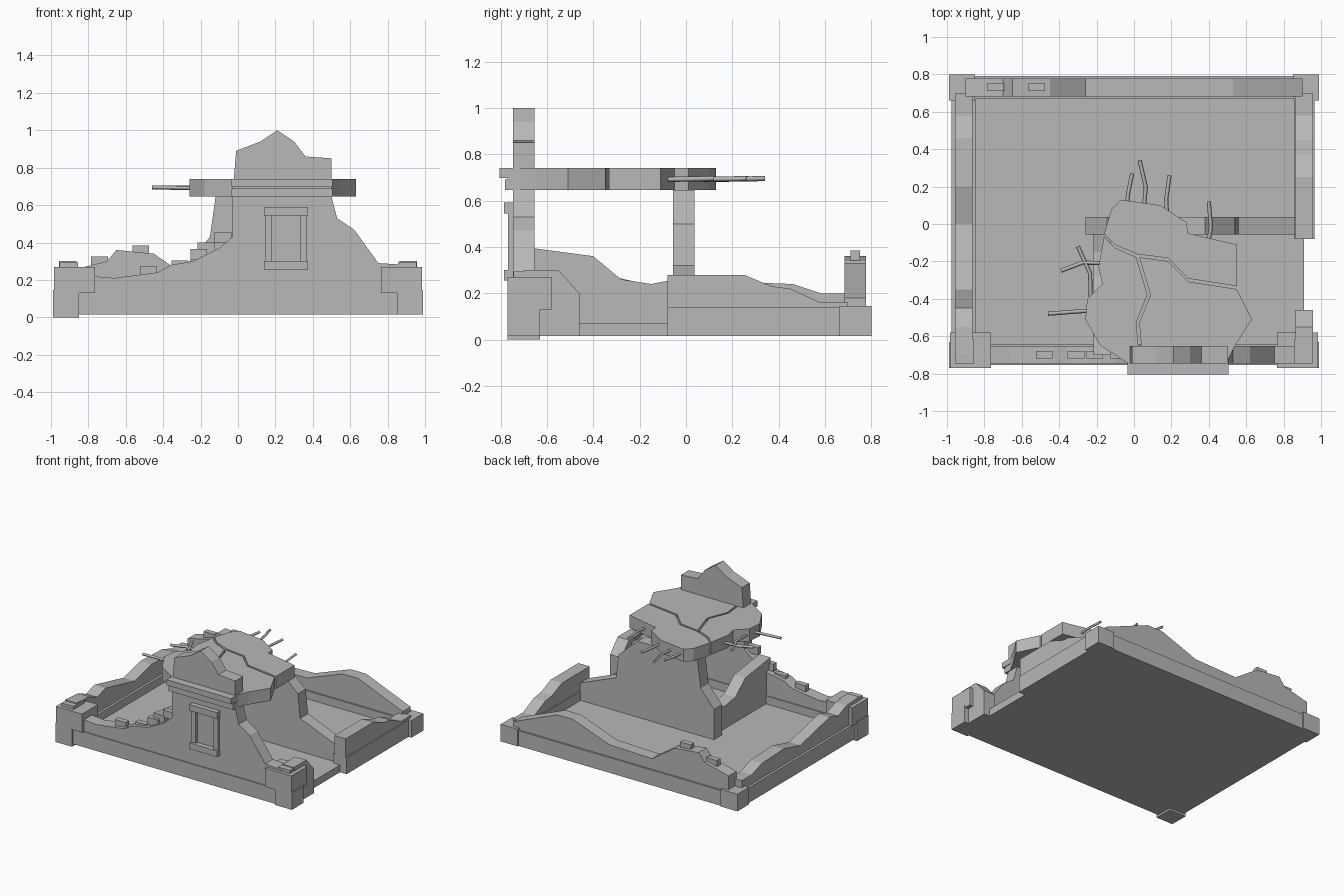
import bpy, bmesh
from mathutils import Vector

default_cube = bpy.data.objects.get("Cube")
if default_cube:
    bpy.data.objects.remove(default_cube)

stone = bpy.data.materials.new("grey_stone")
stone.use_nodes = True
stone.diffuse_color = (.48, .48, .48, 1)
stone.node_tree.nodes["Principled BSDF"].inputs["Base Color"].default_value = stone.diffuse_color

# Shared levels and lines
ground, floor_top, plinth_top = .015, .07, .13
slab_bottom, slab_top = .645, .74
front_line, back_line, side_line = -.7, .73, .91
thickness = .094


def link(name, data):
    data.materials.append(stone)
    bpy.context.collection.objects.link(bpy.data.objects.new(name, data))


def prism(name, outline, axis, start, end):
    """Extrude a flat outline along the x, y or z axis."""
    def place(u, v, w):
        return Vector({"x": (w, u, v), "y": (u, w, v), "z": (u, v, w)}[axis])

    bm = bmesh.new()
    face = bm.faces.new([bm.verts.new(place(u, v, start)) for u, v in outline])
    extruded = bmesh.ops.extrude_face_region(bm, geom=[face])["geom"]
    moved = [item for item in extruded if isinstance(item, bmesh.types.BMVert)]
    bmesh.ops.translate(bm, verts=moved, vec=place(0, 0, end - start))
    bmesh.ops.recalc_face_normals(bm, faces=bm.faces)
    mesh = bpy.data.meshes.new(name)
    bm.to_mesh(mesh)
    bm.free()
    link(name, mesh)


def box(name, centre, size, bottom, top):
    """Upright block given by its plan centre, plan size and two levels."""
    (x, y), (half_x, half_y) = centre, (size[0] / 2, size[1] / 2)
    outline = [(x - half_x, y - half_y), (x + half_x, y - half_y),
               (x + half_x, y + half_y), (x - half_x, y + half_y)]
    prism(name, outline, "z", bottom, top)


def wall(name, axis, line, broken_top):
    """Wall centred on a line, whose upper edge follows the given points."""
    first, last = broken_top[0][0], broken_top[-1][0]
    outline = [(first, ground), *broken_top, (last, ground)]
    prism(name, outline, axis, line - thickness / 2, line + thickness / 2)


def rebar(name, root, tip, bend):
    """Thin bar from root to tip, bent sideways at its middle."""
    root, tip = Vector((*root, .69)), Vector((*tip, .695))
    run = tip - root
    middle = (root + tip) / 2 + bend * Vector((-run.y, run.x, 0))
    curve = bpy.data.curves.new(name, "CURVE")
    curve.dimensions = "3D"
    curve.bevel_depth = .011
    curve.bevel_resolution = 0
    curve.use_fill_caps = True
    line = curve.splines.new("POLY")
    line.points.add(2)
    for point, position in zip(line.points, (root, middle, tip)):
        point.co = (*position, 1)
    link(name, curve)


# Floor and plinth
box("floor", (0, 0), (1.8, 1.4), ground, floor_top)
box("front_plinth", (0, front_line), (1.9, .11), ground, plinth_top)
box("back_plinth", (0, back_line), (1.9, .12), ground, plinth_top)
box("right_plinth", (-side_line, 0), (.13, 1.4), ground, plinth_top)
box("left_plinth", (side_line, .32), (.11, .8), ground, plinth_top + .01)
box("doorway_threshold", (.88, -.3), (.06, .5), ground, floor_top)

# Outer walls with broken tops
wall("front_wall", "y", front_line, [
    (-.9, .23), (-.66, .21), (-.43, .24), (-.36, .28), (-.24, .3), (-.1, .37), (-.03, .43),
    (0, slab_bottom), (.5, slab_bottom), (.53, .53), (.62, .47), (.75, .29), (.9, .28)])
wall("front_gable", "y", front_line, [
    (-.03, slab_bottom), (-.01, .89), (.12, .94), (.21, 1), (.3, .94), (.36, .86),
    (.5, .85), (.5, slab_bottom)])
wall("back_wall", "y", back_line, [
    (-.9, .25), (-.7, .3), (-.65, .36), (-.45, .34), (-.26, .21), (.1, .22),
    (.4, .33), (.53, .33), (.9, .18)])
wall("right_wall", "x", -side_line, [
    (-.7, .3), (-.55, .29), (-.45, .25), (-.35, .28), (0, .2), (.2, .25),
    (.46, .24), (.58, .2), (.7, .2)])
wall("left_wall", "x", side_line, [
    (-.08, .28), (.25, .28), (.37, .23), (.45, .22), (.58, .16), (.7, .16)])
wall("left_wall_stub", "x", side_line, [(-.7, .3), (-.55, .3), (-.46, .2)])

# Inner walls
wall("inner_cross_wall", "y", -.01, [
    (-.26, .3), (-.15, .43), (-.12, slab_bottom), (.38, slab_bottom),
    (.54, .5), (.56, .32), (.86, .2)])
wall("inner_side_wall", "x", -.17, [
    (front_line, .4), (-.4, .36), (-.28, .26), (-.15, .24), (0, .27)])

# Corner posts, with caps at the front
for side_name, side in (("right", -1), ("left", 1)):
    for end_name, y in (("front", front_line), ("back", back_line)):
        box(f"{end_name}_{side_name}_post", (side * .92, y), (.14, .14),
            0 if side < 0 and y < 0 else ground, plinth_top + .015)
    box(f"{side_name}_cap", (side * .875, -.675), (.22, .19), plinth_top, .27)
    box(f"{side_name}_cap_chip", (side * .905, -.68), (.1, .13), .26, .294)

# Upper floor slab in three cracked pieces
crack = [(-.16, -.06), (-.1, -.12), (.02, -.17), (.18, -.19), (.29, -.3), (.55, -.34)]
split = [crack[2], (.08, -.37), (.02, -.52), (.04, -.74)]
rear_rim = [(.55, -.11), (.29, -.05), (.28, .01), (.14, .1), (-.07, .13), (-.12, .08)]
left_rim = [(.5, -.73), (.54, -.65), (.63, -.51)]
right_rim = [(-.04, -.74), (-.18, -.65), (-.26, -.51), (-.25, -.4), (-.17, -.32), (-.19, -.23)]
gap = .008


def shifted(points, x_shift, y_shift):
    return [(x + x_shift, y + y_shift) for x, y in points]


for name, outline in (
        ("slab_rear", shifted(crack, 0, gap) + rear_rim),
        ("slab_left", shifted(split, gap, -gap) + left_rim + shifted(crack[:2:-1], 0, -gap)),
        ("slab_right", shifted(split, -gap, -gap) + right_rim + shifted(crack[:2], 0, -gap))):
    prism(name, outline, "z", slab_bottom, slab_top)

# Stepped cornice across the front
cornice_x, cornice_width, cornice_step = .236, .54, .69
box("cornice_lower", (cornice_x, -.715), (cornice_width, .13), slab_bottom, cornice_step)
box("cornice_upper", (cornice_x, -.728), (cornice_width, .155), cornice_step + gap, slab_top)
box("cornice_joint", (cornice_x, -.71), (.53, .12), cornice_step, cornice_step + gap)

# Window surround
window_x = .257
for name, bottom in (("window_head", .545), ("window_sill", .255)):
    box(name, (window_x, -.76), (.235, .05), bottom, bottom + .046)
for name, side in (("window_jamb_right", -1), ("window_jamb_left", 1)):
    box(name, (window_x + side * .093, -.75), (.037, .035), .3, .546)

# Loose bricks along the broken edges
for line, bricks in ((front_line, [(-.48, .25), (-.31, .28), (-.21, .34), (-.08, .43)]),
                     (back_line, [(-.52, .36), (-.74, .3)])):
    for x, z in bricks:
        box("loose_brick", (x, line), (.09, .04), z - .03, z + .025)

# Exposed reinforcing bars
for root, tip, bend in (
        ((-.04, .05), (-.01, .27), .03), ((.05, .05), (.03, .34), -.08),
        ((.18, 0), (.19, .26), .05), ((.39, -.15), (.4, .12), -.06),
        ((-.2, -.46), (-.46, -.48), 0), ((-.15, -.21), (-.39, -.25), -.1),
        ((-.23, -.42), (-.3, -.12), -.1)):
    rebar("reinforcing_bar", root, tip, bend)
